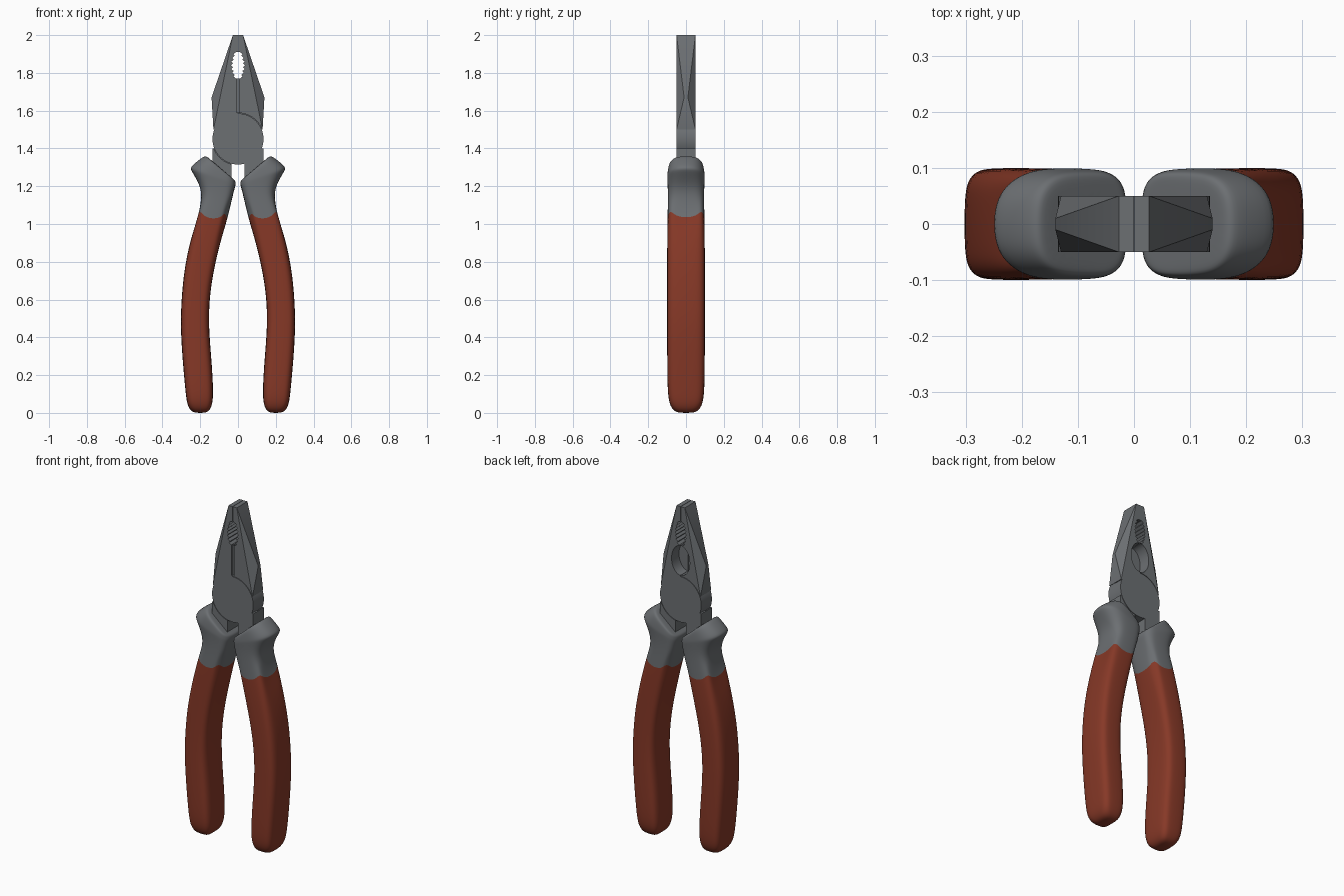
import bpy, bmesh
from math import cos, sin, pi

if "Cube" in bpy.data.objects:
    bpy.data.objects.remove(bpy.data.objects["Cube"])


def material(name, rgb):
    m = bpy.data.materials.new(name)
    m.diffuse_color = (*rgb, 1)
    m.use_nodes = True
    m.node_tree.nodes["Principled BSDF"].inputs["Base Color"].default_value = m.diffuse_color
    return m


steel = material("steel", (0.15, 0.16, 0.17))
red = material("red_rubber", (0.24, 0.04, 0.02))


def finish(bm, name):
    bmesh.ops.recalc_face_normals(bm, faces=bm.faces[:])
    me = bpy.data.meshes.new(name)
    bm.to_mesh(me)
    bm.free()
    ob = bpy.data.objects.new(name, me)
    bpy.context.collection.objects.link(ob)
    return ob


def activate(ob):
    bpy.ops.object.select_all(action='DESELECT')
    ob.select_set(True)
    bpy.context.view_layer.objects.active = ob


def prism(name, pts, y0, y1):
    """Extrude an x-z outline along y."""
    bm = bmesh.new()
    a = [bm.verts.new((x, y0, z)) for x, z in pts]
    b = [bm.verts.new((x, y1, z)) for x, z in pts]
    bm.faces.new(a)
    bm.faces.new(b)
    n = len(pts)
    for i in range(n):
        j = (i + 1) % n
        bm.faces.new((a[i], a[j], b[j], b[i]))
    return finish(bm, name)


def ellipse(cz, rx, rz, n=64):
    return [(rx * cos(2 * pi * i / n), cz + rz * sin(2 * pi * i / n)) for i in range(n)]


def box_outline(x0, x1, z0, z1):
    return [(x0, z0), (x1, z0), (x1, z1), (x0, z1)]


def combine(ob, tool, op):
    mod = ob.modifiers.new(op, 'BOOLEAN')
    mod.operation, mod.solver, mod.object = op, 'EXACT', tool
    activate(ob)
    bpy.ops.object.modifier_apply(modifier=mod.name)


# Shared cutters: round wire-cutter recess, front slot, toothed pipe grip
side = [(0.014 + 0.017 * sin(pi * i / 14) + (0.006 if i % 2 else -0.004), 1.77 + 0.01 * i)
        for i in range(15)]
cutters = [
    prism("recess_cutter", ellipse(1.68, 0.06, 0.088, 40), -0.02, 0.07),
    prism("slot_cutter", box_outline(-0.009, 0.009, 1.59, 1.77), -0.07, -0.035),
    prism("teeth_cutter", side + [(-x, z) for x, z in reversed(side)], -0.07, 0.07),
]


def plier_half(name, s):
    """Jaw on one side, half-lapped pivot disc, shank on the other side."""
    bm = bmesh.new()
    for x, y, z in [(-0.001, 0.05, 2), (-0.027, 0.05, 2), (-0.14, 0.01, 1.67),
                    (-0.13, 0.05, 1.5), (-0.001, 0.05, 1.5)]:
        for q in (y, -y):
            bm.verts.new((s * x, q, z))
    bmesh.ops.convex_hull(bm, input=bm.verts[:])
    bmesh.ops.dissolve_limit(bm, angle_limit=0.01, verts=bm.verts[:], edges=bm.edges[:])
    half = finish(bm, name)
    shank = prism("shank_tool", box_outline(s * 0.035, s * 0.135, 1.15, 1.4), -0.05, 0.05)
    lap = prism("lap_tool", ellipse(1.45, 0.138, 0.138), 0, s * 0.07)
    disc = prism("disc_tool", ellipse(1.45, 0.135, 0.135), -s * 0.05, 0)
    combine(half, shank, 'UNION')
    for c in [lap] + cutters:
        combine(half, c, 'DIFFERENCE')
    combine(half, disc, 'UNION')
    for t in (shank, lap, disc):
        bpy.data.objects.remove(t)
    half.data.materials.clear()
    half.data.materials.append(steel)
    activate(half)
    bpy.ops.object.shade_smooth_by_angle(angle=0.4)


plier_half("left_jaw_half", 1)
plier_half("right_jaw_half", -1)
for c in cutters:
    bpy.data.objects.remove(c)

# Handle sections: inner x, z, outer x, z, half depth, outer roundness
SECTIONS = [
    (0.18, 0.00, 0.22, 0.00, 0.03, 3),
    (0.152, 0.008, 0.25, 0.008, 0.065, 3),
    (0.135, 0.045, 0.27, 0.045, 0.088, 4),
    (0.13, 0.11, 0.278, 0.11, 0.098, 4),
    (0.138, 0.26, 0.292, 0.26, 0.1, 4),
    (0.155, 0.45, 0.305, 0.45, 0.1, 4),
    (0.152, 0.60, 0.30, 0.60, 0.1, 4),
    (0.13, 0.75, 0.285, 0.76, 0.1, 4),
    (0.095, 0.90, 0.252, 0.92, 0.1, 4),
    (0.055, 1.05, 0.21, 1.06, 0.098, 4),
    (0.032, 1.13, 0.192, 1.14, 0.096, 3.5),
    (0.02, 1.18, 0.2, 1.205, 0.097, 3),
    (0.012, 1.205, 0.25, 1.285, 0.1, 2.4),
    (0.012, 1.218, 0.255, 1.302, 0.1, 2.4),
    (0.014, 1.228, 0.19, 1.354, 0.095, 2.6),
    (0.022, 1.236, 0.17, 1.362, 0.088, 2.8),
    (0.04, 1.25, 0.15, 1.345, 0.06, 3),
]
N, EDGE = 24, 9   # points per section, section where the red rubber ends
bm = bmesh.new()
rings = []
for k, (xi, zi, xo, zo, hy, n) in enumerate(SECTIONS):
    ring = []
    for i in range(N):
        t = 2 * pi * i / N
        c, d = cos(t), sin(t)
        e = n if c > 0 else 4
        u = abs(c) ** (2 / e) * (1 if c > 0 else -1)
        v = abs(d) ** (2 / e) * (1 if d > 0 else -1)
        wave = 0.025 * cos(4 * t) if k == EDGE else 0
        ring.append(bm.verts.new(((xi + xo) / 2 + u * (xo - xi) / 2, hy * v,
                                  (zi + zo) / 2 + u * (zo - zi) / 2 - wave)))
    rings.append(ring)
for k in range(len(rings) - 1):
    a, b = rings[k], rings[k + 1]
    for i in range(N):
        j = (i + 1) % N
        f = bm.faces.new((a[i], a[j], b[j], b[i]))
        f.material_index = 0 if k < EDGE else 1
bm.faces.new(rings[0])
bm.faces.new(rings[-1]).material_index = 1
for f in bm.faces:
    f.smooth = True
grips = finish(bm, "handle_grips")
grips.data.materials.append(red)
grips.data.materials.append(steel)
grips.modifiers.new("mirror", 'MIRROR').use_mirror_merge = False
sub = grips.modifiers.new("smooth", 'SUBSURF')
sub.levels = sub.render_levels = 2
